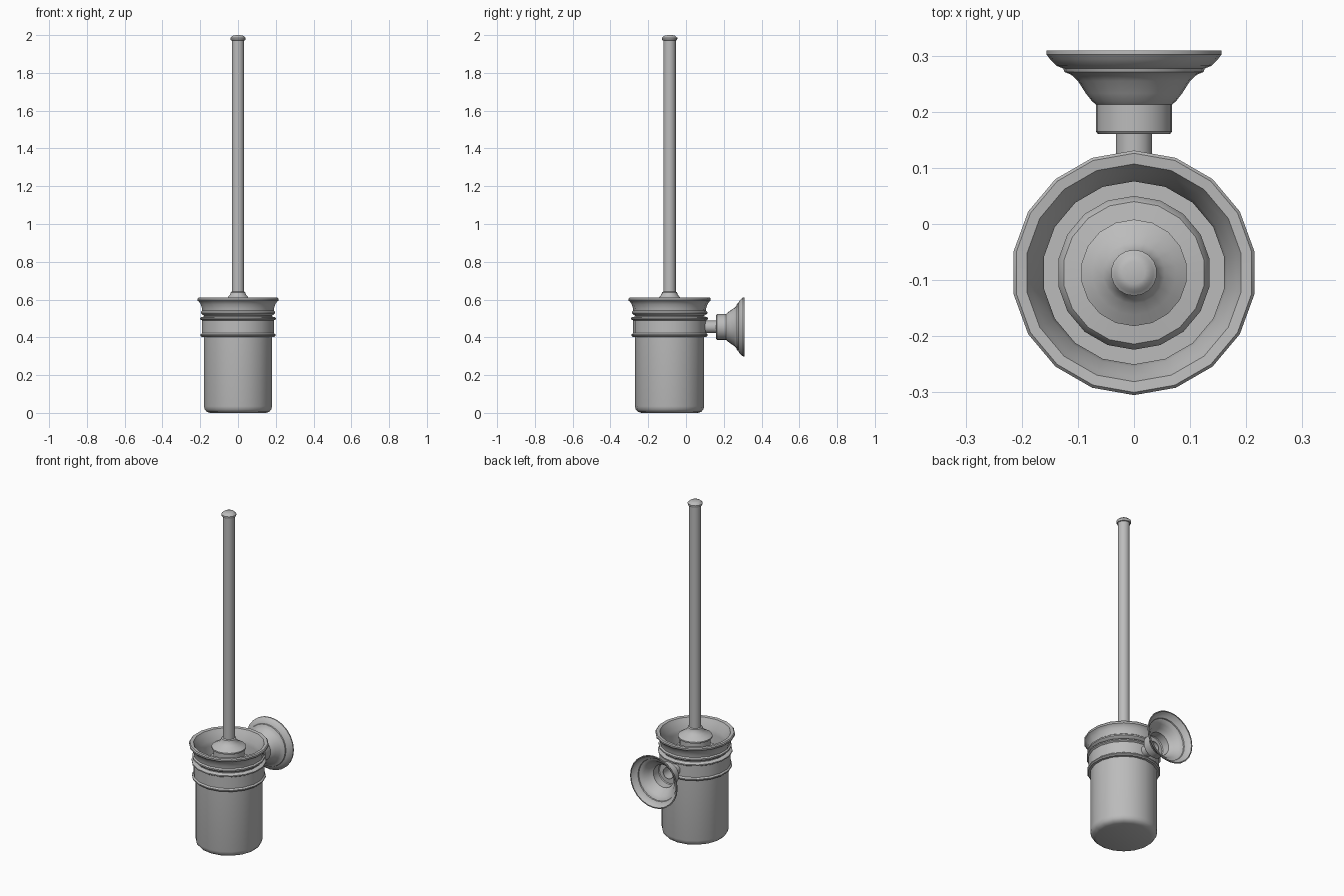
import bpy, math
from mathutils import Matrix, Vector

cube = bpy.data.objects.get("Cube")
if cube:
    bpy.data.objects.remove(cube, do_unlink=True)

metal = bpy.data.materials.new("brushed grey metal")
metal.use_nodes = True
GREY = (0.5, 0.5, 0.5, 1)
metal.diffuse_color = GREY
metal.node_tree.nodes["Principled BSDF"].inputs["Base Color"].default_value = GREY

CUP_Y = -0.087      # vertical axis of the cup and brush
MOUNT_Z = 0.455     # height of the wall mount axis


def lathe(name, profile, matrix, sides=18):
    """Revolve (radius, height) points about local z; radius 0 closes to a tip."""
    verts, rings, faces = [], [], []
    for r, h in profile:
        count = 1 if r == 0 else sides
        rings.append(range(len(verts), len(verts) + count))
        for i in range(count):
            a = math.tau * i / sides - math.pi / 2
            verts.append((r * math.cos(a), r * math.sin(a), h))
    for a, b in zip(rings, rings[1:]):
        for i in range(sides):
            j = (i + 1) % sides
            loop = [a[i % len(a)], a[j % len(a)], b[j % len(b)], b[i % len(b)]]
            faces.append(list(dict.fromkeys(loop)))
    mesh = bpy.data.meshes.new(name)
    mesh.from_pydata(verts, [], faces)
    mesh.materials.append(metal)
    obj = bpy.data.objects.new(name, mesh)
    obj.matrix_world = matrix
    bpy.context.collection.objects.link(obj)
    bpy.ops.object.select_all(action='DESELECT')
    obj.select_set(True)
    bpy.context.view_layer.objects.active = obj
    bpy.ops.object.shade_smooth_by_angle(angle=math.radians(35))
    return obj


upright = Matrix.Translation(Vector((0, CUP_Y, 0)))
# local z points towards +y for the wall mount
sideways = Matrix.Translation(Vector((0, 0, MOUNT_Z))) @ Matrix.Rotation(-math.pi / 2, 4, 'X')

# Cup: rounded foot, straight wall, bead, flared lip, hollow inside
lathe("cup", [
    (0, 0), (0.15, 0), (0.168, 0.006), (0.179, 0.018), (0.183, 0.035),
    (0.183, 0.515), (0.192, 0.52), (0.2, 0.527), (0.2, 0.535), (0.192, 0.541),
    (0.194, 0.555), (0.201, 0.575), (0.21, 0.589), (0.217, 0.594),
    (0.218, 0.604), (0.213, 0.61), (0.194, 0.608), (0.185, 0.59),
    (0.168, 0.555), (0.163, 0.53), (0.163, 0.03), (0, 0.03)], upright)

# Holder ring: band with a bead at each edge
lathe("holder_ring", [
    (0.182, 0.402), (0.196, 0.403), (0.202, 0.409), (0.202, 0.415), (0.194, 0.422),
    (0.194, 0.49), (0.204, 0.496), (0.204, 0.503), (0.196, 0.508), (0.182, 0.51)], upright)

# Brush head inside the cup, with a domed collar on top
lathe("brush_head", [
    (0, 0.06), (0.12, 0.06), (0.137, 0.08), (0.137, 0.485),
    (0.127, 0.5), (0.085, 0.505), (0.085, 0.575), (0.095, 0.58), (0.095, 0.588),
    (0.075, 0.6), (0.055, 0.612), (0.042, 0.628), (0.04, 0.638), (0.033, 0.642)], upright)

# Long handle with a small stepped knob
lathe("handle", [(0.033, 0.63), (0.033, 1.972)], upright)
lathe("handle_knob", [
    (0.03, 1.97), (0.038, 1.973), (0.041, 1.98), (0.041, 1.986),
    (0.035, 1.99), (0.03, 1.996), (0.02, 1.999), (0, 2.0)], upright)

# Wall mount: stem and hollow stepped bell opening towards the wall
lathe("mount_stem", [(0.033, 0.09), (0.033, 0.17)], sideways)
lathe("wall_flange", [
    (0.033, 0.16), (0.064, 0.16), (0.068, 0.165), (0.068, 0.213), (0.075, 0.219),
    (0.086, 0.233), (0.1, 0.255), (0.112, 0.266), (0.124, 0.271), (0.126, 0.277),
    (0.138, 0.282), (0.149, 0.293), (0.156, 0.302), (0.156, 0.309),
    (0.15, 0.309)], sideways, 24)
